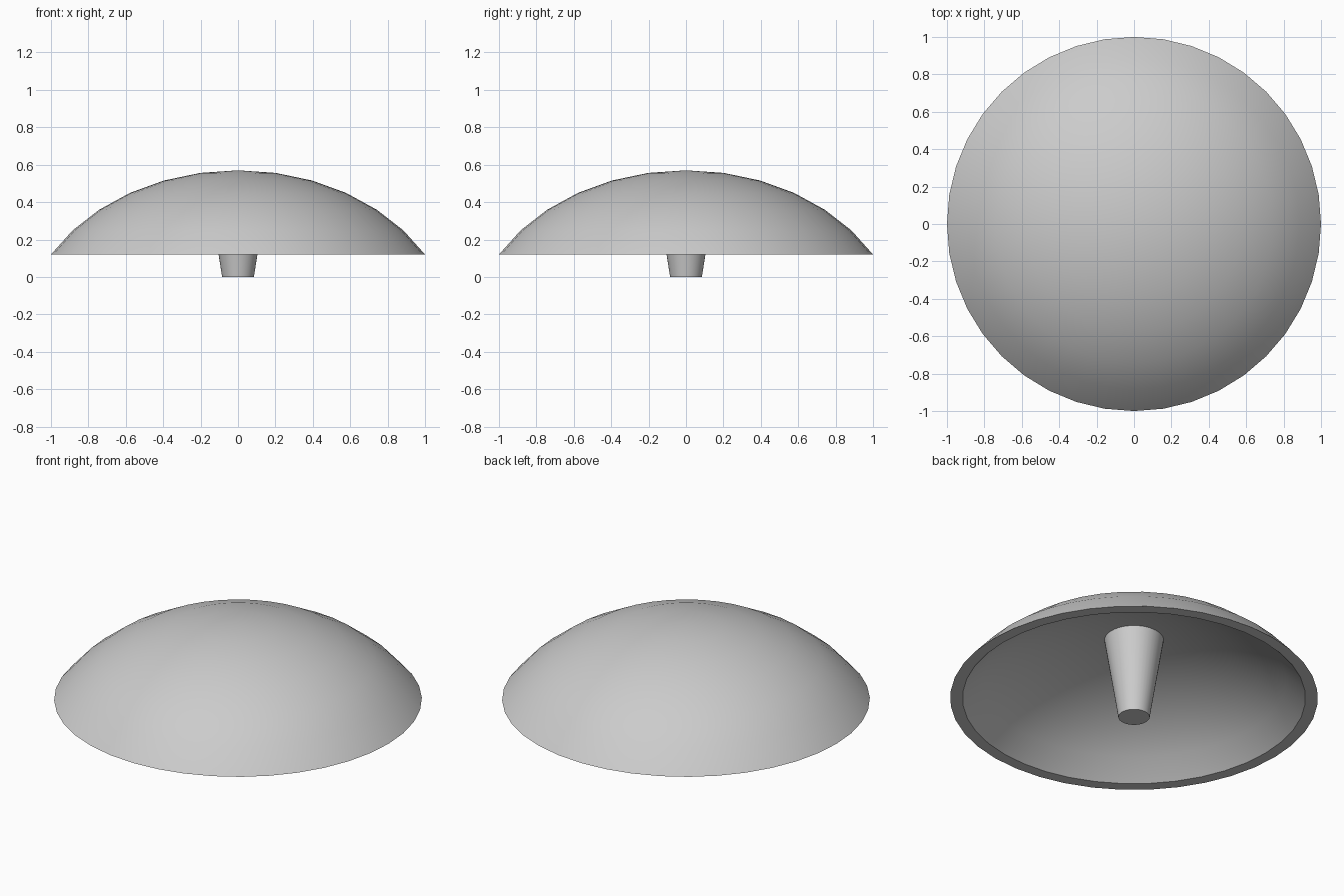
import bpy
import bmesh
import math

SIDES = 40

cube = bpy.data.objects.get("Cube")
if cube:
    bpy.data.objects.remove(cube, do_unlink=True)

grey = bpy.data.materials.new("plain grey")
grey.use_nodes = True
colour = (0.6, 0.6, 0.6, 1)
grey.diffuse_color = colour
grey.node_tree.nodes["Principled BSDF"].inputs["Base Color"].default_value = colour


def cap_arc(radius, base, top, steps=6):
    """Profile of a 60 degree ellipsoid cap, from apex to rim."""
    a = radius / math.sin(math.radians(60))
    b = (top - base) * 2
    angles = [math.radians(60 * i / steps) for i in range(steps + 1)]
    return [(a * math.sin(t), top - b * (1 - math.cos(t))) for t in angles]


def revolve(name, profile):
    """Turn an (r, z) profile about the z axis into a closed solid."""
    bm = bmesh.new()
    verts = [bm.verts.new((r, 0, z)) for r, z in profile]
    edges = [bm.edges.new(pair) for pair in zip(verts, verts[1:])]
    bmesh.ops.spin(bm, geom=verts + edges, cent=(0, 0, 0), axis=(0, 0, 1),
                   angle=math.tau, steps=SIDES, use_merge=True)
    bmesh.ops.remove_doubles(bm, verts=bm.verts, dist=1e-4)
    bmesh.ops.recalc_face_normals(bm, faces=bm.faces)
    mesh = bpy.data.meshes.new(name)
    bm.to_mesh(mesh)
    bm.free()
    mesh.materials.append(grey)
    obj = bpy.data.objects.new(name, mesh)
    bpy.context.collection.objects.link(obj)
    bpy.ops.object.select_all(action="DESELECT")
    obj.select_set(True)
    bpy.context.view_layer.objects.active = obj
    bpy.ops.object.shade_smooth_by_angle(angle=math.radians(30))
    return obj


# Hollow dome with a flat rim
outer = cap_arc(1.0, 0.12, 0.57)
inner = cap_arc(0.933, 0.12, 0.492)
revolve("dome_cap", outer + inner[::-1])

# Tapered stem, its top buried in the dome wall
revolve("stem", [(0, 0), (0.085, 0), (0.167, 0.52), (0, 0.52)])
